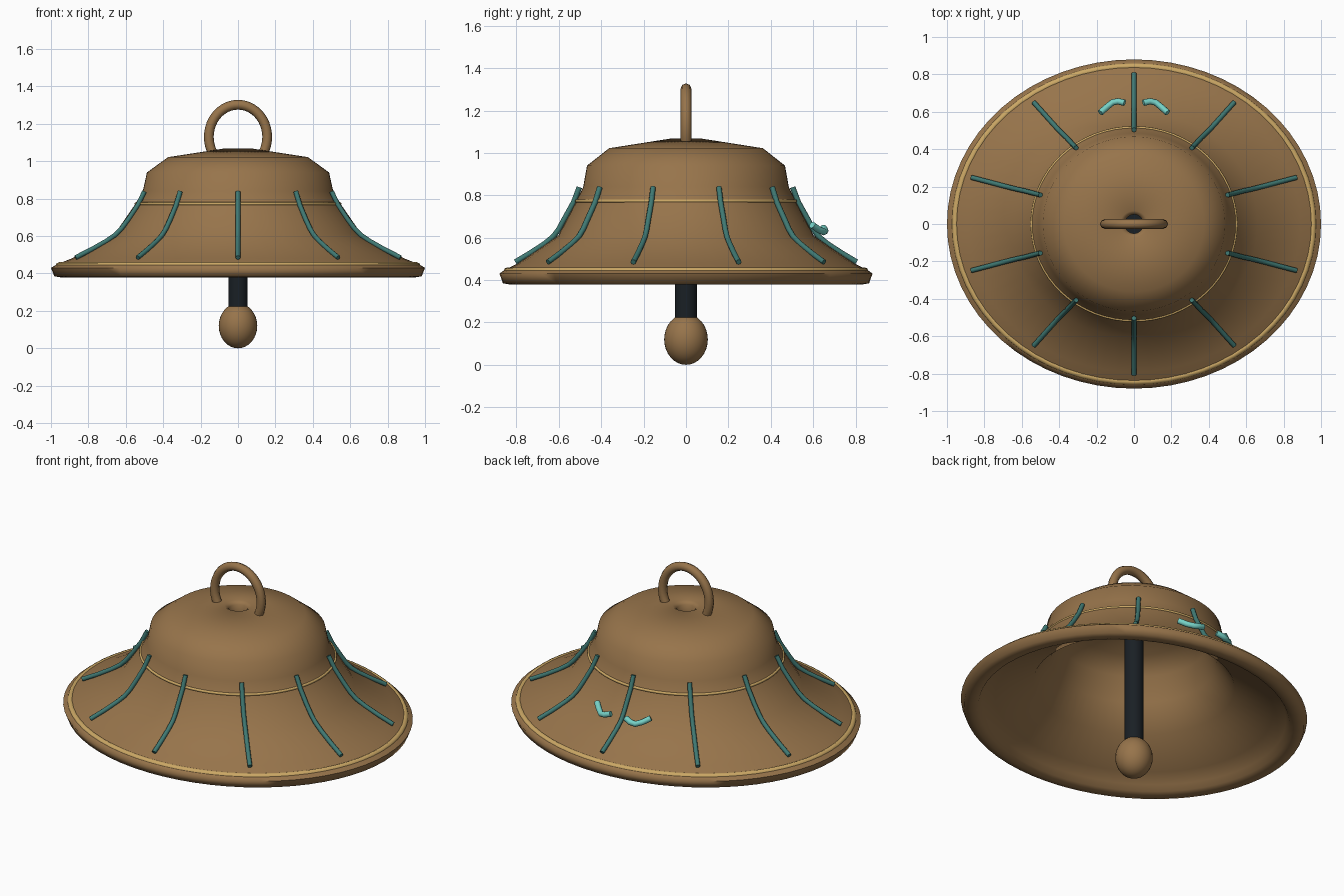
import bpy, bmesh, math
from math import sin, cos, pi, radians

if "Cube" in bpy.data.objects:
    bpy.data.objects.remove(bpy.data.objects["Cube"])


def material(name, rgb):
    m = bpy.data.materials.new(name)
    m.diffuse_color = (*rgb, 1)
    m.use_nodes = True
    m.node_tree.nodes["Principled BSDF"].inputs["Base Color"].default_value = m.diffuse_color
    return m


BRONZE = material("bronze", (0.31, 0.175, 0.07))
GOLD = material("gold", (0.60, 0.39, 0.13))
TEAL = material("teal", (0.05, 0.19, 0.17))
CYAN = material("cyan", (0.18, 0.64, 0.57))
DARK = material("dark_metal", (0.010, 0.014, 0.018))


def finish(ob, mat, angle=40):
    ob.data.materials.clear()
    ob.data.materials.append(mat)
    bpy.ops.object.select_all(action='DESELECT')
    ob.select_set(True)
    bpy.context.view_layer.objects.active = ob
    bpy.ops.object.shade_smooth_by_angle(angle=radians(angle))
    return ob


def tube(name, points, radius, mat, cyclic=False):
    """Round tube along a path, turned into a mesh."""
    cu = bpy.data.curves.new(name, 'CURVE')
    cu.dimensions = '3D'
    cu.bevel_depth = radius
    cu.bevel_resolution = 2
    cu.use_fill_caps = True
    sp = cu.splines.new('POLY')
    sp.points.add(len(points) - 1)
    for p, co in zip(sp.points, points):
        p.co = (*co, 1)
    sp.use_cyclic_u = cyclic
    ob = bpy.data.objects.new(name, cu)
    bpy.context.collection.objects.link(ob)
    bpy.ops.object.select_all(action='DESELECT')
    ob.select_set(True)
    bpy.context.view_layer.objects.active = ob
    bpy.ops.object.convert(target='MESH')
    return finish(bpy.context.object, mat, 60)


def ellipse(rx, ry, z, n=64):
    return [(rx * cos(2 * pi * i / n), ry * sin(2 * pi * i / n), z) for i in range(n)]


def loft(name, rings, mat, n=64):
    """Closed wall through a loop of elliptical rings (rx, ry, z)."""
    bm = bmesh.new()
    loops = [[bm.verts.new(p) for p in ellipse(*r, n)] for r in rings]
    for a, b in zip(loops, loops[1:] + loops[:1]):
        for i in range(n):
            j = (i + 1) % n
            bm.faces.new((a[i], a[j], b[j], b[i]))
    bmesh.ops.recalc_face_normals(bm, faces=bm.faces)
    me = bpy.data.meshes.new(name)
    bm.to_mesh(me)
    bm.free()
    ob = bpy.data.objects.new(name, me)
    bpy.context.collection.objects.link(ob)
    return finish(ob, mat, 75)


# Bell shell: outside from the crown hole to the rolled lip, then back up inside
outer = [(0.05, 0.05, 1.05), (0.075, 0.07, 1.068), (0.374, 0.363, 1.022),
         (0.487, 0.467, 0.94), (0.509, 0.485, 0.84), (0.55, 0.518, 0.77),
         (0.66, 0.602, 0.61), (0.89, 0.79, 0.48), (0.972, 0.858, 0.447),
         (1.0, 0.88, 0.43), (0.982, 0.864, 0.385)]
inner = [(0.94, 0.825, 0.378), (0.90, 0.79, 0.388), (0.88, 0.77, 0.42),
         (0.80, 0.71, 0.46), (0.57, 0.53, 0.58), (0.465, 0.44, 0.73),
         (0.42, 0.40, 0.87), (0.32, 0.31, 0.95), (0.05, 0.05, 1.0)]
loft("bell_shell", outer + inner, BRONZE)

# Gold bands at the lip and waist
tube("lip_band", ellipse(0.957, 0.843, 0.442), 0.018, GOLD, True)
tube("waist_band", ellipse(0.546, 0.516, 0.773), 0.008, GOLD, True)

# Ten ribs following the flare
rib = [(0.526, 0.503, 0.838), (0.562, 0.53, 0.767), (0.612, 0.57, 0.695),
       (0.655, 0.60, 0.64), (0.69, 0.625, 0.606), (0.74, 0.665, 0.573),
       (0.82, 0.73, 0.53), (0.913, 0.805, 0.485)]
for k in range(10):
    a = radians(18 + 36 * k)
    tube(f"rib_{k + 1}", [(rx * cos(a), ry * sin(a), z) for rx, ry, z in rib], 0.013, TEAL)

# Pair of small bent marks on the back
for side, s in (("left", -1), ("right", 1)):
    tube(f"back_mark_{side}", [(s * 0.05, 0.648, 0.645), (s * 0.085, 0.656, 0.633),
                               (s * 0.115, 0.65, 0.628), (s * 0.145, 0.626, 0.638),
                               (s * 0.18, 0.595, 0.66)], 0.017, CYAN)

# Hanging loop, open at the bottom
arc = [radians(-28 + 236 * i / 32) for i in range(33)]
tube("hanging_loop", [(0.156 * cos(t), 0, 1.13 + 0.172 * sin(t)) for t in arc], 0.026, BRONZE)

# Clapper rod and ball
bpy.ops.mesh.primitive_cylinder_add(vertices=24, radius=0.052, depth=0.76, location=(0, 0, 0.60))
rod = bpy.context.object
rod.name = "clapper_rod"
finish(rod, DARK)
bpy.ops.mesh.primitive_uv_sphere_add(segments=32, ring_count=16, radius=1, location=(0, 0, 0.12))
ball = bpy.context.object
ball.name = "clapper_ball"
ball.scale = (0.103, 0.103, 0.12)
finish(ball, BRONZE)
